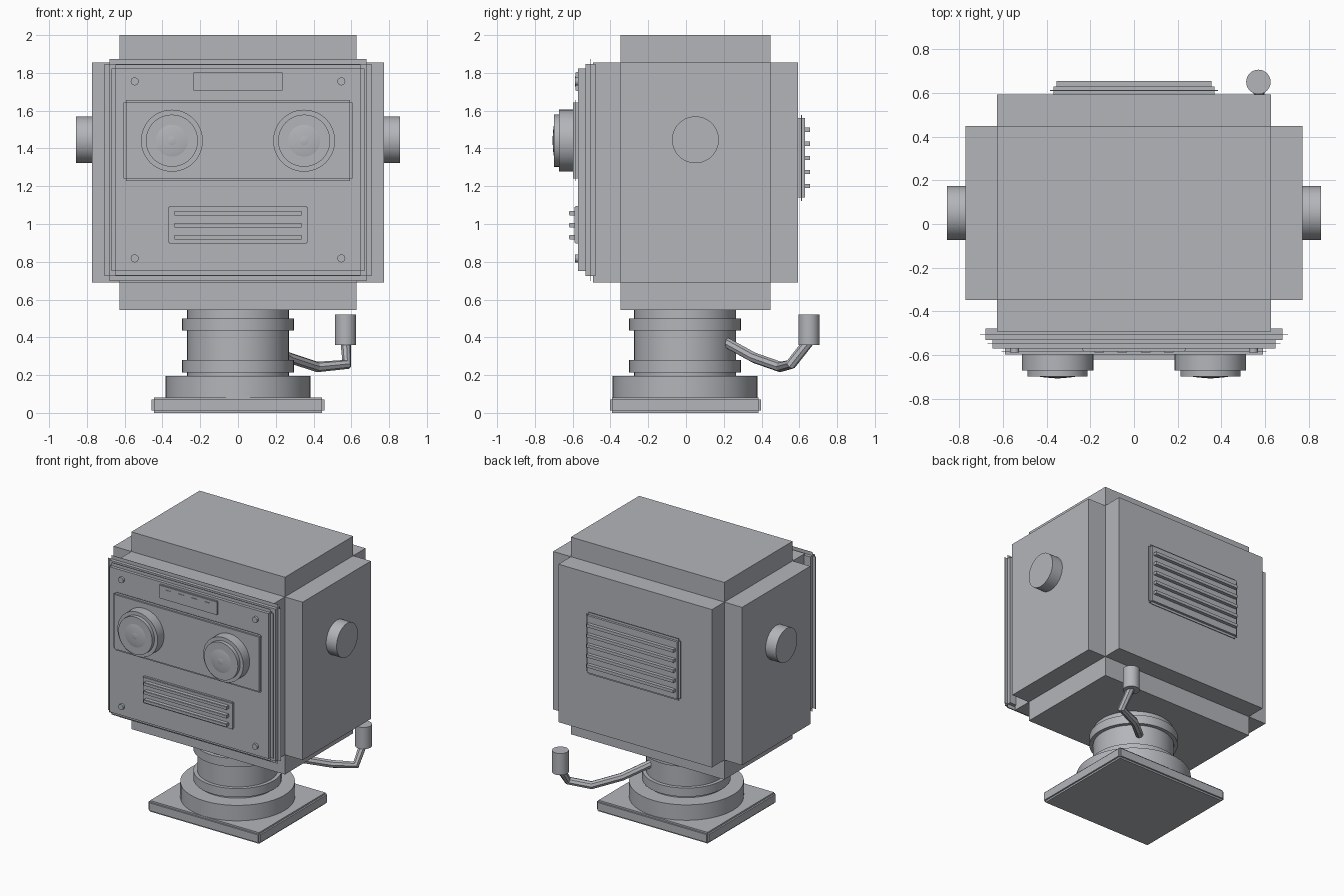
import bpy, bmesh, math
from mathutils import Matrix, Vector

if "Cube" in bpy.data.objects:
    bpy.data.objects.remove(bpy.data.objects["Cube"])

paint = bpy.data.materials.new("blue_grey_paint")
paint.diffuse_color = (.45, .463, .492, 1)
paint.use_nodes = True
paint.node_tree.nodes["Principled BSDF"].inputs["Base Color"].default_value = paint.diffuse_color


def finish(name, bm, smooth=False):
    me = bpy.data.meshes.new(name)
    bm.to_mesh(me)
    bm.free()
    me.materials.append(paint)
    ob = bpy.data.objects.new(name, me)
    bpy.context.collection.objects.link(ob)
    if smooth:
        bpy.ops.object.select_all(action='DESELECT')
        bpy.context.view_layer.objects.active = ob
        ob.select_set(True)
        bpy.ops.object.shade_smooth_by_angle(angle=math.radians(35))
    return ob


def add_box(bm, c, half):
    m = Matrix.Translation(c) @ Matrix.Diagonal([2 * h for h in half] + [1])
    bmesh.ops.create_cube(bm, size=1, matrix=m)


def box(name, c, half):
    bm = bmesh.new()
    add_box(bm, c, half)
    return finish(name, bm)


def stepped_box(name, c, half, r):
    """Three crossing boxes, each full size on one axis and inset by r on the others."""
    bm = bmesh.new()
    for axis in range(3):
        add_box(bm, c, [h if i == axis else max(h - r, 0.001) for i, h in enumerate(half)])
    return finish(name, bm)


def cyl(name, a, b, r, n=48):
    a, b = Vector(a), Vector(b)
    d = b - a
    m = Matrix.Translation((a + b) / 2) @ d.to_track_quat('Z', 'Y').to_matrix().to_4x4()
    bm = bmesh.new()
    bmesh.ops.create_cone(bm, cap_ends=True, segments=n, radius1=r, radius2=r,
                          depth=d.length, matrix=m)
    return finish(name, bm, True)


def dome(name, c, r, depth):
    """Sphere flattened along y."""
    bm = bmesh.new()
    m = Matrix.Translation(c) @ Matrix.Diagonal((r, depth, r, 1)) @ Matrix.Rotation(math.pi / 2, 4, 'X')
    bmesh.ops.create_uvsphere(bm, u_segments=48, v_segments=24, radius=1, matrix=m)
    return finish(name, bm, True)


# base and neck
stepped_box("base_plate", (0, -.003, .041), (.457, .4, .041), .012)
cyl("base_drum", (0, -.005, .07), (0, -.005, .196), .384)
cyl("neck", (0, -.005, .18), (0, -.005, .56), .27)
for i, z in enumerate((.247, .469)):
    cyl(f"neck_ring_{i}", (0, -.005, z - .032), (0, -.005, z + .032), .296)

# head with stepped edges
stepped_box("head", (0, .05, 1.272), (.772, .543, .728), .145)

# layered face plates
stepped_box("face_frame", (0, -.505, 1.286), (.706, .026, .588), .026)
stepped_box("face_panel", (0, -.548, 1.286), (.671, .023, .559), .023)
stepped_box("eye_band", (0, -.584, 1.442), (.606, .014, .215), .014)

# eyes, ears and screws, mirrored
for s, side in ((-1, "left"), (1, "right")):
    ex, ez = .35 * s, 1.441
    cyl(f"eye_ring_{side}", (ex, -.585, ez), (ex, -.672, ez), .164)
    cyl(f"eye_disc_{side}", (ex, -.66, ez), (ex, -.699, ez), .138)
    dome(f"eye_lens_{side}", (ex, -.678, ez), .128, .028)
    dome(f"eye_pupil_{side}", (ex, -.69, ez), .05, .0175)
    cyl(f"ear_{side}", (.74 * s, .05, 1.446), (.857 * s, .05, 1.446), .124)
    for z, level in ((1.755, "top"), (.818, "bottom")):
        cyl(f"screw_{level}_{side}", (.547 * s, -.56, z), (.547 * s, -.588, z), .021, n=24)

# forehead indicator strip
stepped_box("indicator_strip", (0, -.573, 1.755), (.236, .011, .051), .004)
for i in range(4):
    box(f"indicator_{i}", (-.159 + .106 * i, -.577, 1.755), (.022, .011, .026))

# mouth grille
stepped_box("mouth_plate", (0, -.578, .996), (.367, .012, .098), .004)
for i in range(3):
    stepped_box(f"mouth_bar_{i}", (0, -.6, .931 + .0635 * i), (.339, .02, .012), .003)

# rear vent
stepped_box("vent_plate", (0, .612, 1.35), (.385, .019, .228), .017)
for i in range(5):
    box(f"vent_fin_{i}", (0, .638, 1.201 + .0745 * i), (.355, .018, .011))

# crank arm and handle
cu = bpy.data.curves.new("crank_arm", 'CURVE')
cu.dimensions = '3D'
cu.bevel_depth = .028
cu.bevel_resolution = 2
cu.use_fill_caps = True
cu.materials.append(paint)
path = [(.13, .21, .375), (.27, .36, .292), (.42, .5, .243), (.575, .555, .257), (.57, .652, .38)]
sp = cu.splines.new('POLY')
sp.points.add(len(path) - 1)
for p, co in zip(sp.points, path):
    p.co = (*co, 1)
sp.use_smooth = False
bpy.context.collection.objects.link(bpy.data.objects.new("crank_arm", cu))
cyl("crank_handle", (.57, .651, .36), (.57, .651, .52), .056, n=32)
